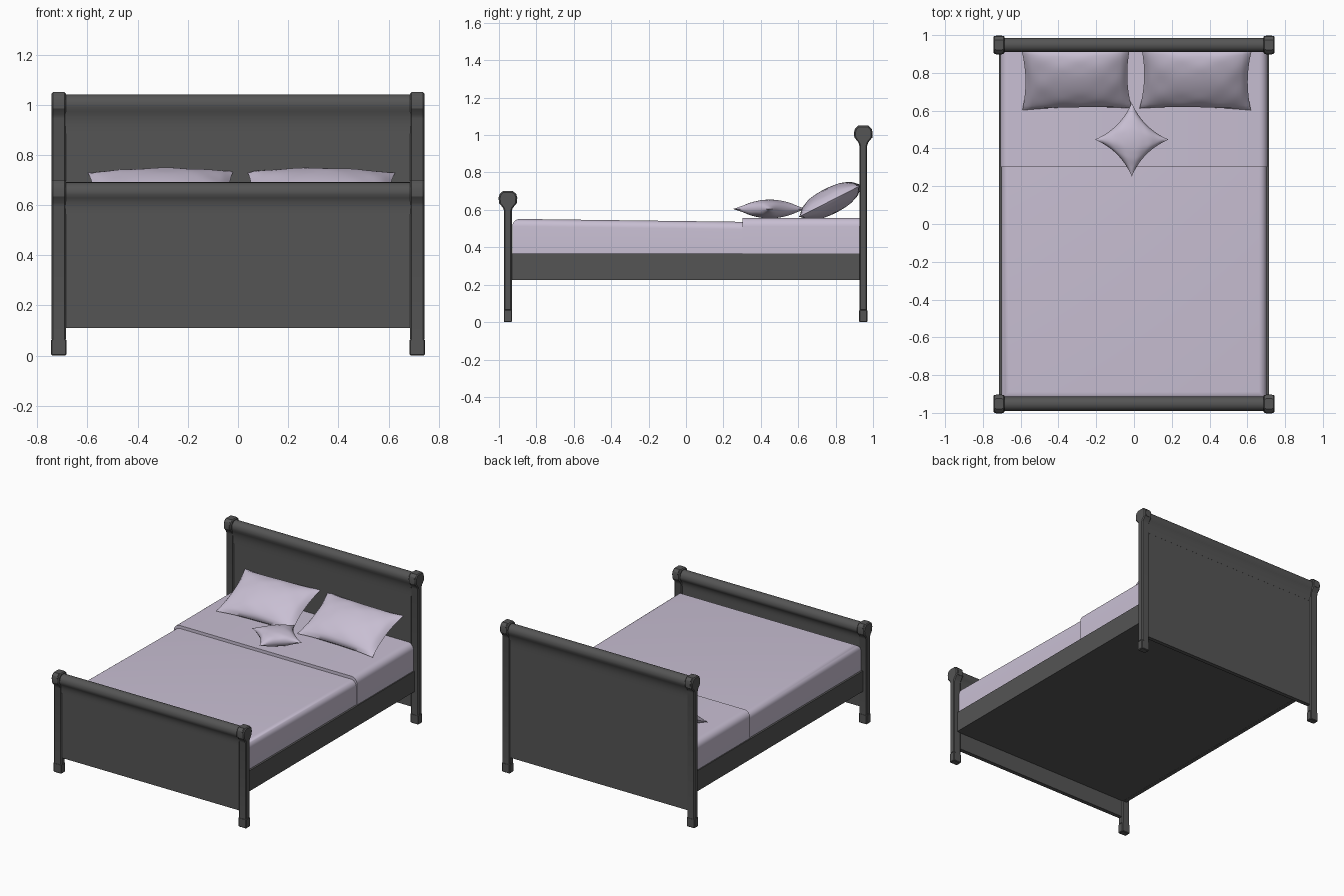
import bpy
import bmesh
from math import sin, cos, pi, radians
from mathutils import Matrix, Vector

cube = bpy.data.objects.get("Cube")
if cube:
    bpy.data.objects.remove(cube, do_unlink=True)


def material(name, rgb):
    m = bpy.data.materials.new(name)
    m.use_nodes = True
    colour = (*rgb, 1)
    m.diffuse_color = colour
    bsdf = next(n for n in m.node_tree.nodes if n.type == 'BSDF_PRINCIPLED')
    bsdf.inputs["Base Color"].default_value = colour
    bsdf.inputs["Roughness"].default_value = 0.7
    return m


WOOD = material("charcoal wood", (0.09, 0.09, 0.09))
LINEN = material("lilac linen", (0.58, 0.52, 0.65))


def finish(name, bm, mat, angle=35):
    bmesh.ops.recalc_face_normals(bm, faces=bm.faces)
    mesh = bpy.data.meshes.new(name)
    bm.to_mesh(mesh)
    bm.free()
    mesh.materials.append(mat)
    obj = bpy.data.objects.new(name, mesh)
    bpy.context.collection.objects.link(obj)
    bpy.ops.object.select_all(action='DESELECT')
    obj.select_set(True)
    bpy.context.view_layer.objects.active = obj
    bpy.ops.object.shade_smooth_by_angle(angle=radians(angle))
    return obj


def add_box(bm, x, y, z):
    """Box from three (low, high) ranges; returns its vertices."""
    size = [b - a for a, b in (x, y, z)]
    mid = [(a + b) / 2 for a, b in (x, y, z)]
    return bmesh.ops.create_cube(
        bm, matrix=Matrix.Translation(mid) @ Matrix.Diagonal((*size, 1)))["verts"]


def add_prism(bm, profile, x0, x1, chamfer=0.0):
    """Extrude a (y, z) outline along x, with optional chamfered ends."""
    face = bm.faces.new([bm.verts.new((x0, y, z)) for y, z in profile])
    ext = bmesh.ops.extrude_face_region(bm, geom=[face])["geom"]
    top = [g for g in ext if isinstance(g, bmesh.types.BMVert)]
    bmesh.ops.translate(bm, verts=top, vec=(x1 - x0, 0, 0))
    if chamfer:
        ends = set(face.edges)
        ends |= {e for v in top for e in v.link_edges if e.other_vert(v) in top}
        bmesh.ops.bevel(bm, geom=list(ends), offset=chamfer, segments=1,
                        affect='EDGES', profile=0.5)


def mirrored(half, cy):
    """Close a half outline of (offset, z) points around y = cy."""
    return [(cy + o, z) for o, z in half] + [(cy - o, z) for o, z in reversed(half)]


def bed_end(name, cy, top, strip, facing):
    """Posts, panel and rolled rail; facing is the y side with the raised strip."""
    # Posts with flared, chamfered scroll tops and separate feet
    half = [(0.021, 0.062), (0.021, top - 0.105), (0.026, top - 0.09),
            (0.046, top - 0.065), (0.048, top - 0.035),
            (0.042, top - 0.015), (0.025, top)]
    band = [(o * 1.0 + 0.002, z) for o, z in half[3:]]
    for side, x0 in (("right", -0.744), ("left", 0.685)):
        bm = bmesh.new()
        add_prism(bm, mirrored(half, cy), x0, x0 + 0.059, 0.006)
        add_prism(bm, mirrored(band, cy), x0 + 0.013, x0 + 0.046)
        finish(f"{name}_{side}_post", bm, WOOD, 25)
        bm = bmesh.new()
        add_box(bm, (x0 - 0.001, x0 + 0.06), (cy - 0.022, cy + 0.022), (0, 0.066))
        bmesh.ops.bevel(bm, geom=bm.edges[:], offset=0.004, segments=1, affect='EDGES')
        finish(f"{name}_{side}_foot", bm, WOOD, 25)

    # Flat panel
    bm = bmesh.new()
    add_box(bm, (-0.69, 0.69), (cy - 0.014, cy + 0.014), (0.11, top - 0.05))
    finish(f"{name}_panel", bm, WOOD)

    # Rolled top rail that sweeps down through a cove
    r, zc = 0.038, top - 0.047
    roll = [(cy + r * cos(a), zc + r * sin(a))
            for a in (pi * i / 12 for i in range(13))]
    steps = [i / 6 for i in range(7)]

    def cove(sign, foot, bottom):
        drop = zc - 0.012 - bottom
        return [(cy + sign * (foot + (r - foot) * (1 - t) ** 3),
                 zc - 0.012 - drop * t) for t in steps]

    minus = cove(-1, 0.018 if facing < 0 else 0.0145, strip)
    plus = cove(1, 0.018 if facing > 0 else 0.0145, strip)
    bm = bmesh.new()
    add_prism(bm, roll + minus + plus[::-1], -0.69, 0.69)
    finish(f"{name}_rolled_rail", bm, WOOD, 40)


bed_end("footboard", -0.952, 0.70, 0.565, -1)
bed_end("headboard", 0.948, 1.05, 0.885, -1)

# Side rails and the base between them
for side, s in (("left", 1), ("right", -1)):
    bm = bmesh.new()
    add_box(bm, sorted((s * 0.69, s * 0.716)), (-0.935, 0.935), (0.225, 0.368))
    finish(f"{side}_side_rail", bm, WOOD)
bm = bmesh.new()
add_box(bm, (-0.69, 0.69), (-0.935, 0.935), (0.226, 0.36))
finish("bed_base", bm, WOOD)


def bedding(name, half_width, y, z, end_drop, radius, round_foot):
    """Block with softly rounded top edges, sloping down toward the head."""
    bm = bmesh.new()
    verts = add_box(bm, (-half_width, half_width), y, z)
    for v in verts:
        if v.co.z > z[0] + 0.01 and v.co.y > y[0] + 0.1:
            v.co.z -= end_drop
    edges = []
    for e in bm.edges:
        a, b = (v.co for v in e.verts)
        if min(a.z, b.z) < z[0] + 0.01:
            continue
        along = abs(a.y - b.y) > 0.1
        if along or (round_foot and a.y < y[0] + 0.01):
            edges.append(e)
    bmesh.ops.bevel(bm, geom=edges, offset=radius, segments=6,
                    affect='EDGES', profile=0.5)
    finish(name, bm, LINEN, 40)


bedding("blanket", 0.702, (-0.928, 0.304), (0.36, 0.552), 0.016, 0.04, True)
bedding("sheet", 0.708, (0.303, 0.93), (0.36, 0.557), 0.0, 0.045, False)


def pillow(name, size, height, pinch, location, rotation, seed):
    """Two puffed grids joined at a seam, with corners drawn out to points."""
    n = 24
    bm = bmesh.new()
    for sign in (1, -1):
        new = bmesh.ops.create_grid(bm, x_segments=n, y_segments=n, size=1)["verts"]
        for vert in new:
            u, v = vert.co.x, vert.co.y
            cu, cv = max(0, 1 - u * u), max(0, 1 - v * v)
            puff = (cu * cv) ** 0.55
            edge = 1 - abs(max(abs(u), abs(v)) - 0.75) * 2
            fold = 0.05 * sin(9 * u + seed) * sin(7 * v + 2 * seed) * max(0, edge)
            vert.co = (size[0] * u * (1 - pinch * u * u * cv),
                       size[1] * v * (1 - pinch * v * v * cu),
                       sign * height * puff * (1 + fold))
    bmesh.ops.remove_doubles(bm, verts=bm.verts[:], dist=0.0005)
    turn = Matrix.Rotation(rotation[0], 4, 'X') @ Matrix.Rotation(rotation[1], 4, 'Z')
    bmesh.ops.transform(bm, matrix=Matrix.Translation(Vector(location)) @ turn,
                        verts=bm.verts[:])
    finish(name, bm, LINEN, 60)


tilt = radians(27)
pillow("right_pillow", (0.29, 0.185), 0.07, 0.07, (-0.305, 0.772, 0.648), (tilt, 0.02), 1)
pillow("left_pillow", (0.295, 0.185), 0.07, 0.07, (0.328, 0.772, 0.648), (tilt, -0.02), 4)
pillow("accent_cushion", (0.138, 0.138), 0.05, 0.2,
       (-0.012, 0.447, 0.605), (0.0, pi / 4), 2)
